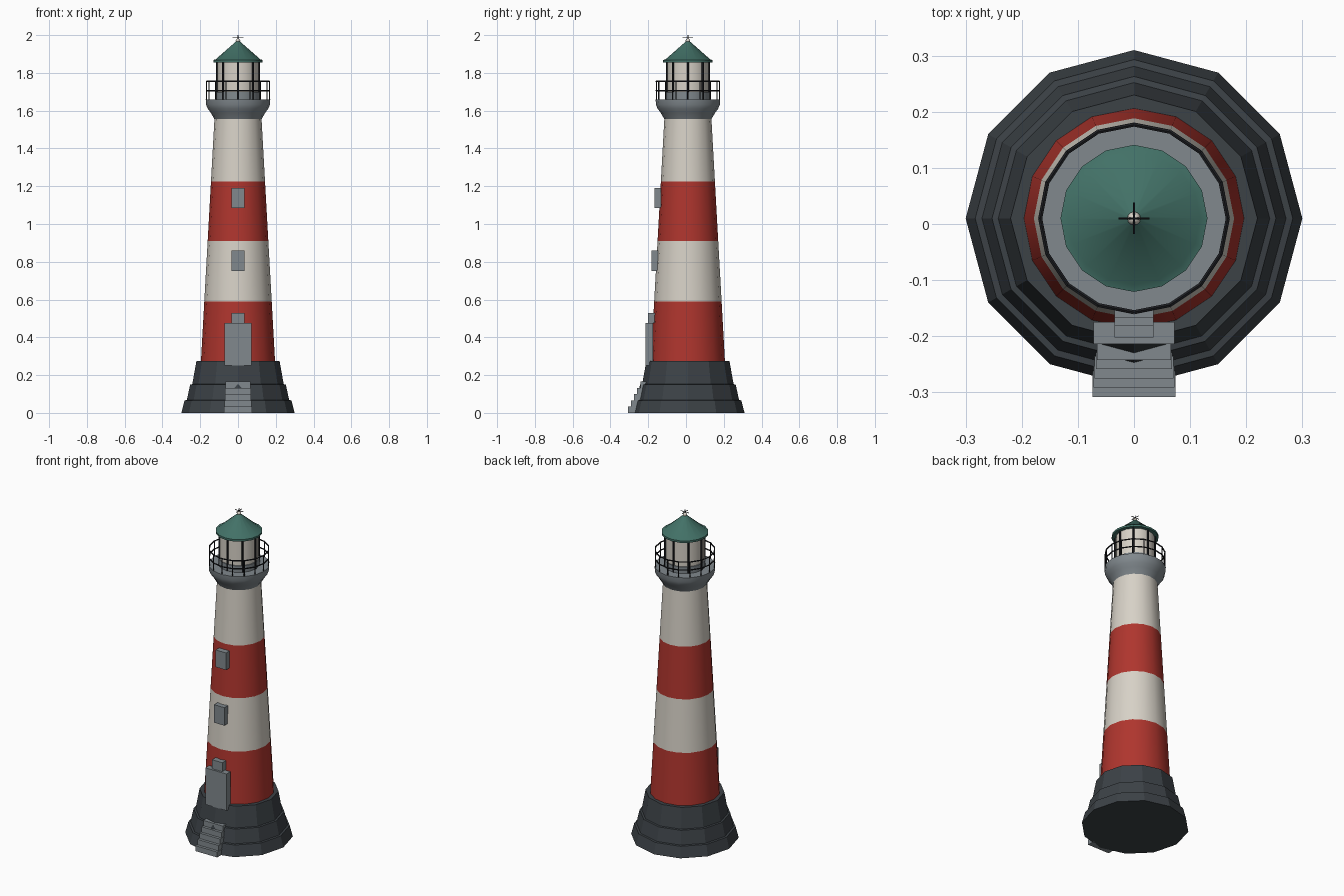
import bpy, bmesh, math
from math import pi, cos, sin
from mathutils import Vector, Matrix

if "Cube" in bpy.data.objects:
    bpy.data.objects.remove(bpy.data.objects["Cube"])

CY = 0.01      # tower axis sits slightly behind the centre
SIDES = 16


def material(name, rgb):
    m = bpy.data.materials.new(name)
    m.use_nodes = True
    m.diffuse_color = (*rgb, 1)
    m.node_tree.nodes["Principled BSDF"].inputs["Base Color"].default_value = (*rgb, 1)
    return m


white = material("white_paint", (0.68, 0.64, 0.57))
red = material("red_paint", (0.43, 0.036, 0.027))
stone = material("dark_stone", (0.045, 0.054, 0.062))
grey = material("grey_stone", (0.22, 0.25, 0.27))
green = material("green_roof", (0.055, 0.165, 0.135))
iron = material("black_iron", (0.012, 0.013, 0.016))


def finish(name, bm, mats, smooth=False):
    bmesh.ops.recalc_face_normals(bm, faces=bm.faces)
    me = bpy.data.meshes.new(name)
    bm.to_mesh(me)
    bm.free()
    for m in mats:
        me.materials.append(m)
    ob = bpy.data.objects.new(name, me)
    bpy.context.collection.objects.link(ob)
    if smooth:
        bpy.ops.object.select_all(action="DESELECT")
        ob.select_set(True)
        bpy.context.view_layer.objects.active = ob
        bpy.ops.object.shade_smooth_by_angle(angle=math.radians(28))
    return ob


def lathe(name, profile, mats, sides=SIDES, smooth=True, rule=None):
    """Closed solid turned from (radius, height) points."""
    bm = bmesh.new()
    rings = [[bm.verts.new((r * cos(2 * pi * i / sides), CY + r * sin(2 * pi * i / sides), z))
              for i in range(sides)] for r, z in profile]
    for a, b in zip(rings, rings[1:]):
        for i in range(sides):
            j = (i + 1) % sides
            f = bm.faces.new((a[i], a[j], b[j], b[i]))
            if rule:
                f.material_index = rule(f.calc_center_median().z)
    bm.faces.new(rings[0])
    bm.faces.new(rings[-1])
    return finish(name, bm, mats, smooth)


def box(name, half_width, y0, y1, z0, z1, mat):
    bm = bmesh.new()
    size = Matrix.Diagonal((2 * half_width, y1 - y0, z1 - z0, 1))
    place = Matrix.Translation((0, (y0 + y1) / 2, (z0 + z1) / 2))
    bmesh.ops.create_cube(bm, size=1, matrix=place @ size)
    return finish(name, bm, [mat])


def rod(bm, a, b, radius):
    a, b = Vector(a), Vector(b)
    turn = (b - a).to_track_quat("Z", "Y").to_matrix().to_4x4()
    bmesh.ops.create_cone(bm, cap_ends=True, segments=6, radius1=radius, radius2=radius,
                          depth=(b - a).length, matrix=Matrix.Translation((a + b) / 2) @ turn)


def around(r, z, i, n):
    return (r * cos(2 * pi * i / n), CY + r * sin(2 * pi * i / n), z)


# Stepped twelve-sided foundation
lathe("foundation", [(0.30, 0), (0.283, 0.066), (0.271, 0.068), (0.253, 0.15),
                     (0.242, 0.152), (0.22, 0.275)], [stone], sides=12, smooth=False)

# Striped tapering tower
bands = [0.27, 0.59, 0.91, 1.225, 1.56]
lathe("tower", [(0.196 - 0.071 * (z - 0.275) / 1.275, z) for z in bands], [red, white],
      rule=lambda z: sum(z > b for b in bands[1:]) % 2)

# Flared gallery and lantern sill
lathe("gallery", [(0.122, 1.55), (0.130, 1.565), (0.145, 1.59), (0.160, 1.61),
                  (0.169, 1.632), (0.171, 1.66)], [grey])
lathe("lantern_sill", [(0.115, 1.655), (0.115, 1.70)], [grey])

# Lantern room with glazing bars
lathe("lantern_room", [(0.109, 1.69), (0.109, 1.86)], [white])
bm = bmesh.new()
for i in range(8):
    rod(bm, around(0.111, 1.66, i, 8), around(0.111, 1.86, i, 8), 0.006)
finish("glazing_bars", bm, [iron])

# Roof, ball and crossed finial
lathe("roof", [(0.131, 1.856), (0.131, 1.868), (0.118, 1.872), (0.011, 1.966)], [green])
bm = bmesh.new()
bmesh.ops.create_uvsphere(bm, u_segments=12, v_segments=8, radius=0.012,
                          matrix=Matrix.Translation((0, CY, 1.970)))
finish("roof_ball", bm, [white], True)
bm = bmesh.new()
rod(bm, (0, CY, 1.96), (0, CY, 2.0), 0.002)
rod(bm, (-0.028, CY, 1.986), (0.028, CY, 1.986), 0.002)
rod(bm, (0, CY - 0.028, 1.986), (0, CY + 0.028, 1.986), 0.002)
finish("finial", bm, [iron])

# Gallery railing
bm = bmesh.new()
for i in range(SIDES):
    rod(bm, around(0.167, 1.655, i, SIDES), around(0.167, 1.755, i, SIDES), 0.003)
    for z in (1.706, 1.755):
        rod(bm, around(0.167, z, i, SIDES), around(0.167, z, i + 1, SIDES), 0.004)
finish("railing", bm, [iron])

# Door, lintel and windows
box("door", 0.072, -0.214, -0.175, 0.25, 0.475, grey)
box("door_lintel", 0.035, -0.202, -0.16, 0.475, 0.53, grey)
box("lower_window", 0.035, -0.182, -0.148, 0.75, 0.86, grey)
box("upper_window", 0.035, -0.167, -0.133, 1.085, 1.19, grey)

# Entrance steps, narrowing as they climb
for i in range(5):
    y = -0.308 + 0.0165 * i
    box(f"step_{i + 1}", 0.074 - 0.002 * i, y, y + 0.06, 0.033 * i, 0.033 * (i + 1), grey)
